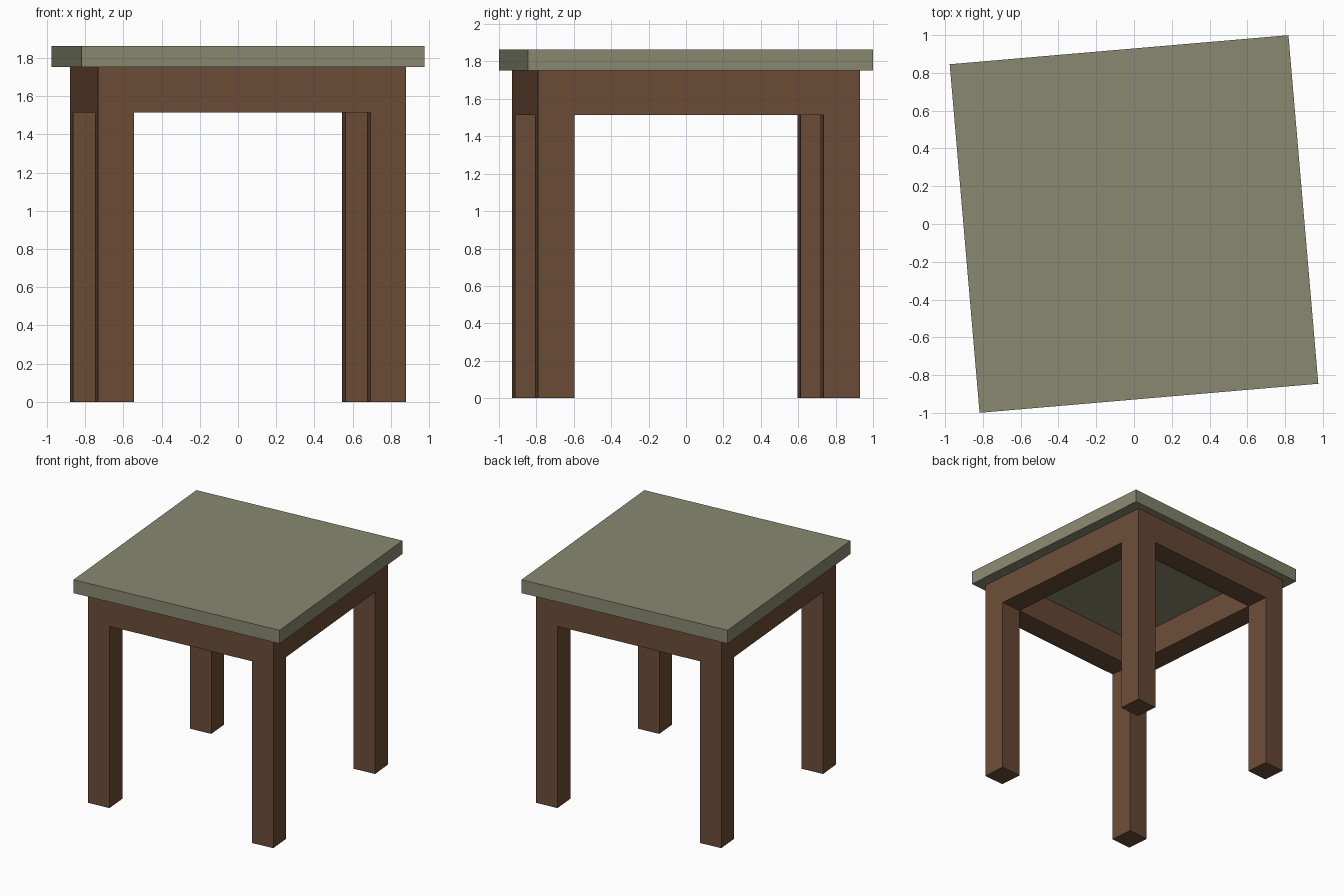
import bpy, bmesh, math
from itertools import product

if "Cube" in bpy.data.objects:
    bpy.data.objects.remove(bpy.data.objects["Cube"])

TURN = math.radians(4.9)          # whole table is turned slightly about z
W, D = 1.618, 1.728               # outer size of the frame
LW, LD = 0.188, 0.195             # leg section
RAIL_Z, FRAME_Z, TOP_Z = 1.515, 1.752, 1.863


def material(name, rgb):
    m = bpy.data.materials.new(name)
    m.diffuse_color = (*rgb, 1)
    m.use_nodes = True
    m.node_tree.nodes["Principled BSDF"].inputs["Base Color"].default_value = m.diffuse_color
    return m


def block_part(name, xs, ys, zs, solid, mat):
    """Closed mesh from the solid cells of a small grid, without inner faces."""
    bm = bmesh.new()
    cells = set(solid)
    axes = (xs, ys, zs)
    for c in cells:
        for axis, side in product(range(3), (0, 1)):
            n = list(c)
            n[axis] += 2 * side - 1
            if tuple(n) in cells:
                continue
            u, v = [a for a in range(3) if a != axis]
            quad = []
            for du, dv in ((0, 0), (1, 0), (1, 1), (0, 1)):
                p = list(c)
                p[axis] += side
                p[u] += du
                p[v] += dv
                quad.append(bm.verts.new([axes[a][p[a]] for a in range(3)]))
            bm.faces.new(quad)
    bmesh.ops.remove_doubles(bm, verts=bm.verts, dist=1e-4)
    bmesh.ops.recalc_face_normals(bm, faces=bm.faces)
    me = bpy.data.meshes.new(name)
    bm.to_mesh(me)
    bm.free()
    me.materials.append(mat)
    ob = bpy.data.objects.new(name, me)
    ob.rotation_euler.z = TURN
    bpy.context.collection.objects.link(ob)
    return ob


brown = material("brown wood", (0.15, 0.074, 0.038))
olive = material("olive top", (0.25, 0.25, 0.165))

# Frame: four corner legs below, ring of rails flush with the legs above
xs = (-W / 2, -W / 2 + LW, W / 2 - LW, W / 2)
ys = (-D / 2, -D / 2 + LD, D / 2 - LD, D / 2)
legs = [(i, j, 0) for i in (0, 2) for j in (0, 2)]
rails = [(i, j, 1) for i in range(3) for j in range(3) if (i, j) != (1, 1)]
block_part("legs_and_rails", xs, ys, (0, RAIL_Z, FRAME_Z), legs + rails, brown)

# Table top slab
block_part("table_top", (-0.9, 0.9), (-0.926, 0.926), (FRAME_Z, TOP_Z), [(0, 0, 0)], olive)
